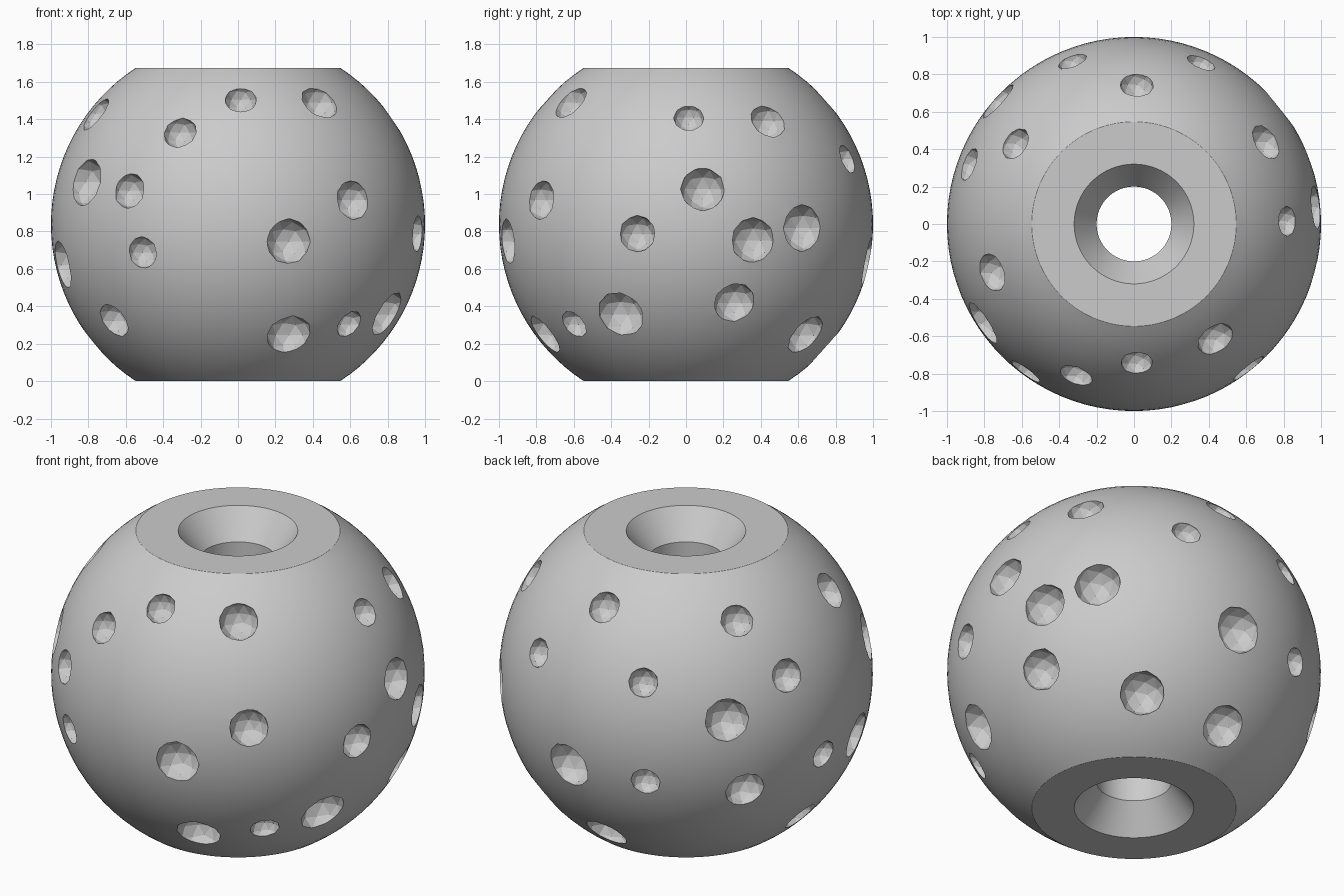
import bpy, bmesh, math
from mathutils import Vector, Matrix

cube = bpy.data.objects.get("Cube")
if cube:
    bpy.data.objects.remove(cube)

HALF = 0.8375          # half the height between the flat ends
SEGMENTS = 96
CENTRE = Vector((0, 0, HALF))

grey = bpy.data.materials.new("plain grey")
grey.use_nodes = True
colour = (0.6, 0.6, 0.6, 1)
grey.diffuse_color = colour
grey.node_tree.nodes["Principled BSDF"].inputs["Base Color"].default_value = colour


def add_object(name, bm):
    mesh = bpy.data.meshes.new(name)
    bm.to_mesh(mesh)
    bm.free()
    mesh.materials.append(grey)
    obj = bpy.data.objects.new(name, mesh)
    bpy.context.collection.objects.link(obj)
    return obj


# Ball with flat ends and a countersunk bore, turned from one closed profile
tilt = math.asin(HALF)
arc = [-tilt + 2 * tilt * i / 32 for i in range(33)]
profile = [(math.cos(a), math.sin(a)) for a in arc]
profile += [(0.32, HALF), (0.2, HALF - 0.16), (0.2, 0.16 - HALF), (0.32, -HALF)]
bm = bmesh.new()
verts = [bm.verts.new((r, 0, z + HALF)) for r, z in profile]
edges = [bm.edges.new((v, verts[i - 1])) for i, v in enumerate(verts)]
bmesh.ops.spin(bm, geom=verts + edges, axis=(0, 0, 1), cent=(0, 0, 0),
               angle=2 * math.pi, steps=SEGMENTS, use_merge=True)
bmesh.ops.remove_doubles(bm, verts=bm.verts, dist=1e-4)
bmesh.ops.recalc_face_normals(bm, faces=bm.faces)
ball = add_object("pitted_ball", bm)

# Pits: direction from the ball's centre, then radius
pits = [
    (-.76, -.26, .59, .105), (-.31, -.81, .49, .09), (.015, -.745, .667, .085),
    (.435, -.615, .65, .105), (-.81, -.53, .225, .13), (-.58, -.79, .18, .095),
    (-.51, -.845, -.15, .085), (-.94, -.25, -.215, .13), (-.665, -.54, -.515, .1),
    (.27, -.95, -.09, .12), (.61, -.77, .13, .105), (.96, -.26, -.05, .097),
    (.27, -.75, -.585, .12), (.59, -.595, -.53, .08), (.79, -.345, -.475, .13),
    (.82, .015, .57, .08), (.705, .437, .55, .1), (.36, .865, .35, .08),
    (.98, .09, .19, .117), (.93, .36, -.085, .12), (.78, .625, -.02, .125),
    (.87, .26, -.42, .112), (.48, .64, -.59, .12), (.015, .745, .667, .09),
    (-.33, .87, .36, .08), (-.73, .66, .165, .12), (-.635, .43, .64, .09),
    (-.885, .32, .34, .092), (.085, .976, -.2, .13), (-.37, .907, -.2, .08),
    (-.781, .563, -.271, .108), (-.977, .111, -.18, .08), (0, .745, -.665, .12),
    (-.772, .034, -.634, .1),
]
bm = bmesh.new()
for x, y, z, radius in pits:
    spot = CENTRE + Vector((x, y, z)).normalized()
    bmesh.ops.create_icosphere(bm, subdivisions=2, radius=radius * 1.02,
                               matrix=Matrix.Translation(spot))
cutter = add_object("pit_cutter", bm)
cutter.hide_render = True

cut = ball.modifiers.new("pits", "BOOLEAN")
cut.operation = "DIFFERENCE"
cut.solver = "EXACT"
cut.object = cutter

bpy.ops.object.select_all(action="DESELECT")
ball.select_set(True)
bpy.context.view_layer.objects.active = ball
bpy.ops.object.modifier_apply(modifier=cut.name)
bpy.data.objects.remove(cutter)

# Smooth skin and bore, faceted pits
bpy.ops.object.shade_smooth_by_angle(angle=math.radians(12))
